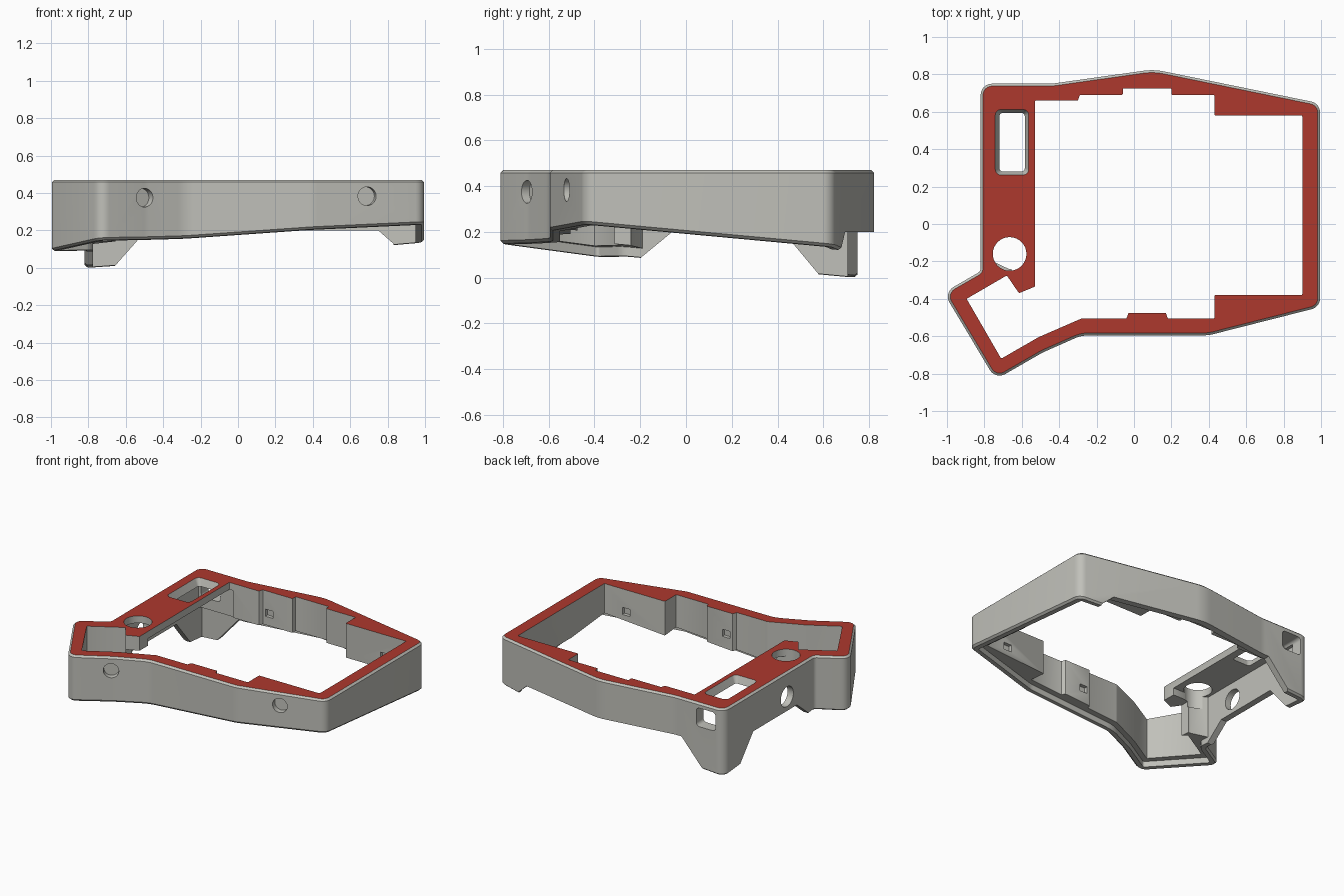
import bpy, bmesh, math
from mathutils import Vector

if "Cube" in bpy.data.objects:
    bpy.data.objects.remove(bpy.data.objects["Cube"])

TOP = 0.47


def material(name, rgb):
    m = bpy.data.materials.new(name)
    m.diffuse_color = (*rgb, 1)
    m.use_nodes = True
    m.node_tree.nodes["Principled BSDF"].inputs["Base Color"].default_value = m.diffuse_color
    return m


grey = material("warm_grey", (0.53, 0.53, 0.49))
red = material("brick_red", (0.42, 0.04, 0.027))


def floor_z(x, y):
    """Tilted plane the case rests on."""
    return 0.235 + 0.07 * (x - 0.98) - 0.0925 * (y + 0.45)


def outline(corners, d=0.0, steps=6):
    """Counter-clockwise corners (x, y, radius), inset by d and rounded."""
    n = len(corners)
    pts = []
    for i in range(n):
        a, b, c = (Vector(corners[(i + k) % n][:2]) for k in (-1, 0, 1))
        u, v = (b - a).normalized(), (c - b).normalized()
        turn = u.x * v.y - u.y * v.x
        nu, nv = Vector((-u.y, u.x)), Vector((-v.y, v.x))
        p = b + (nu + nv) * (d / (1 + nu.dot(nv)))
        r = corners[i][2] + (-d if turn > 0 else d)
        r = max(r, 0.004)
        s = 1 if turn > 0 else -1
        centre = p + (nu + nv) * (s * r / (1 + nu.dot(nv)))
        ang = math.atan2(turn, u.dot(v))
        start = -nu * (s * r)
        for k in range(steps + 1):
            t = ang * k / steps
            co, si = math.cos(t), math.sin(t)
            pts.append(centre + Vector((start.x * co - start.y * si,
                                        start.x * si + start.y * co)))
    return pts


def loft(name, loops, top_mat=0):
    """Closed solid through matching loops of 3D points."""
    bm = bmesh.new()
    rings = [[bm.verts.new(p) for p in loop] for loop in loops]
    n = len(rings[0])
    for a, b in zip(rings, rings[1:]):
        for i in range(n):
            j = (i + 1) % n
            bm.faces.new((a[i], a[j], b[j], b[i]))
    bm.faces.new(rings[0][::-1])
    bm.faces.new(rings[-1]).material_index = top_mat
    bmesh.ops.recalc_face_normals(bm, faces=bm.faces)
    me = bpy.data.meshes.new(name)
    bm.to_mesh(me)
    bm.free()
    me.materials.append(grey)
    me.materials.append(red)
    ob = bpy.data.objects.new(name, me)
    bpy.context.collection.objects.link(ob)
    return ob


def flat(pts, z):
    return [(p[0], p[1], z) for p in pts]


def tilted(pts, dz):
    return [(p[0], p[1], floor_z(p[0], p[1]) + dz) for p in pts]


def rect(x0, x1, y0, y1, r=0.0):
    c = [(x0, y0, r), (x1, y0, r), (x1, y1, r), (x0, y1, r)]
    return outline(c) if r else c


def cut(tool):
    m = case.modifiers.new("cut", 'BOOLEAN')
    m.operation = 'DIFFERENCE'
    m.solver = 'EXACT'
    m.object = tool
    bpy.context.view_layer.objects.active = case
    bpy.ops.object.modifier_apply(modifier=m.name)
    bpy.data.objects.remove(tool)


def cut_box(x0, x1, y0, y1, z0, z1):
    cut(loft("cutter", [flat(rect(x0, x1, y0, y1), z) for z in (z0, z1)]))


def cut_round(centre, axis, r, depth):
    a = Vector(axis).normalized()
    u = a.orthogonal().normalized()
    v = a.cross(u)
    ring = [u * r * math.cos(t * math.tau / 32) + v * r * math.sin(t * math.tau / 32)
            for t in range(32)]
    cut(loft("cutter", [[Vector(centre) + p + a * s for p in ring] for s in (-depth, depth)]))


# Outer case body with chamfered rims
OUT = [(-0.82, 0.75, 0.06), (-0.82, -0.253, 0.03), (-1.018, -0.367, 0.06),
       (-0.74, -0.832, 0.06), (-0.49, -0.688, 0.3), (-0.28, -0.595, 0.2),
       (0.40, -0.595, 0.2), (0.995, -0.444, 0.06), (0.995, 0.645, 0.06),
       (0.105, 0.827, 0.33), (-0.44, 0.75, 0.3)]
full, rim = outline(OUT), outline(OUT, 0.013)
case = loft("case_frame", [tilted(rim, 0), tilted(full, 0.012),
                           flat(full, TOP - 0.012), flat(rim, TOP)], top_mat=1)

# Recess for the bottom plate, following the tilt, higher at the back
lip = outline(OUT, 0.045)
cut(loft("cutter", [flat(lip, -0.2), tilted(lip, 0.04)]))
back_lip = [(-0.775, 0.0), (0.95, 0.0), (0.95, 0.61), (0.105, 0.78),
            (-0.44, 0.705), (-0.775, 0.705)]
cut(loft("cutter", [flat(back_lip, -0.2), flat(back_lip, 0.23)]))

# Stepped central opening with the angled side pocket
WELL = [(-0.53, 0.66), (-0.53, -0.335), (-0.615, -0.37), (-0.68, -0.275),
        (-0.895, -0.40), (-0.71, -0.72), (-0.51, -0.605), (-0.28, -0.505),
        (-0.04, -0.505), (-0.03, -0.475), (0.17, -0.475), (0.18, -0.505),
        (0.43, -0.505), (0.43, -0.38), (0.90, -0.38), (0.90, 0.58), (0.43, 0.58),
        (0.43, 0.69), (0.20, 0.69), (0.20, 0.725), (-0.06, 0.725), (-0.06, 0.69),
        (-0.29, 0.69), (-0.30, 0.66)]
well = outline([(x, y, 0.006) for x, y in WELL], steps=2)
cut(loft("cutter", [flat(well, -0.3), flat(well, 0.6)]))

# Hollow beneath the left deck
hollow = [(-0.775, 0.67), (-0.775, -0.19), (-0.67, -0.24), (-0.5, -0.24), (-0.5, 0.67)]
cut(loft("cutter", [flat(hollow, -0.2), flat(hollow, 0.42)]))
cut_box(-0.655, -0.5, -0.42, -0.23, -0.2, 0.37)

# Raised undersides between the feet: back edge, then left edge
back = [(-0.66, 0.008), (-0.675, -0.2), (0.85, -0.2), (0.83, 0.13), (0.75, 0.2), (-0.49, 0.2)]
cut(loft("cutter", [[(x, y, z) for x, z in back] for y in (0.68, 1.0)]))
inner_back = [(-0.66, 0.008), (-0.675, -0.2), (0.85, -0.2), (0.83, 0.13), (0.75, 0.2), (-0.49, 0.2)]
cut(loft("cutter", [[(x, y, z) for x, z in inner_back] for y in (0.45, 0.69)]))
left = [(-0.2, 0.085), (-0.22, -0.2), (0.6, -0.2), (0.58, 0.014), (0.425, 0.2), (-0.06, 0.2)]
cut(loft("cutter", [[(x, y, z) for y, z in left] for x in (-1.1, -0.55)]))

# Deck openings: round knob hole and flared rectangular window
cut_round((-0.665, -0.16, 0.45), (0, 0, 1), 0.09, 0.12)
wide, narrow = rect(-0.742, -0.563, 0.262, 0.612, 0.03), rect(-0.715, -0.588, 0.285, 0.59, 0.015)
cut(loft("cutter", [flat(narrow, 0.35), flat(narrow, 0.41), flat(wide, TOP), flat(wide, 0.5)]))

# Blind holes in the front wall, through hole in the left wall
cut_round((-0.50, -0.694, 0.375), (0.5, -0.866, 0), 0.05, 0.04)
cut_round((0.69, -0.521, 0.383), (0.2425, -0.97, 0), 0.05, 0.04)
cut_round((-0.81, 0.05, 0.30), (1, 0, 0), 0.07, 0.1)

# Rounded square socket in the back wall
port = rect(-0.755, -0.605, 0.305, 0.435, 0.025)
cut(loft("cutter", [[(p[0], y, p[1]) for p in port] for y in (0.6, 0.85)]))

# Small clip pockets in the inner walls
for x, y in ((-0.24, 0.69), (0.73, 0.58), (0.73, -0.38), (0.02, -0.475)):
    cut_box(x - 0.03, x + 0.03, y - 0.025, y + 0.025, 0.29, 0.34)

# Smooth corners, crisp edges
bpy.ops.object.select_all(action='DESELECT')
case.select_set(True)
bpy.context.view_layer.objects.active = case
bpy.ops.object.shade_smooth_by_angle(angle=math.radians(30))
